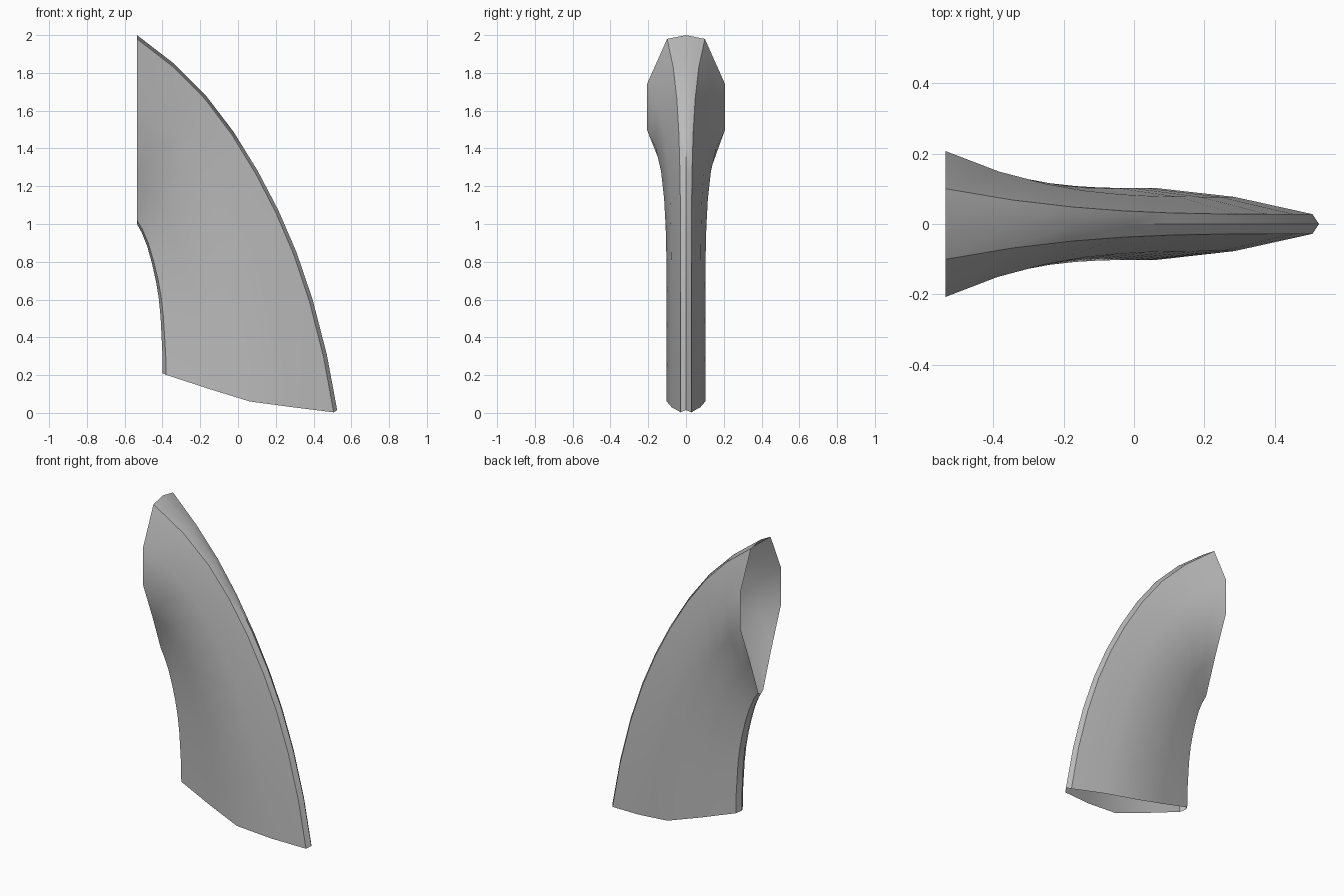
import bpy, bmesh

if "Cube" in bpy.data.objects:
    bpy.data.objects.remove(bpy.data.objects["Cube"])

# Side-view guide curves (x, z) from the upper opening down to the lower one
outer = [(-.535, 2.0), (-.34, 1.85), (-.17, 1.68), (-.025, 1.49), (.105, 1.28),
         (.215, 1.07), (.31, .85), (.395, .6), (.47, .31), (.525, .015)]
inner = [(-.535, 1.0), (-.51, .955), (-.48, .88), (-.455, .79), (-.435, .70),
         (-.42, .61), (-.41, .51), (-.405, .41), (-.4, .31), (-.4, .21)]

# Half cross-section: position from outer to inner edge, half widths, sag at the bottom
frac = [0, .02, .26, .5, .745, .98, 1]
top_w = [0, .1, .207, .207, .11, .025, 0]
low_w = [0, .028, .077, .102, .07, .035, 0]
sag = [0, .016, .035, .052, .03, .004, 0]

bm = bmesh.new()
rings = []
n = len(outer) - 1
for i, ((ox, oz), (ix, iz)) in enumerate(zip(outer, inner)):
    t = i / n
    w = (1 - t) ** 5                      # flare towards the upper opening
    half = []
    for f, a, b, s in zip(frac, top_w, low_w, sag):
        half.append((ox + (ix - ox) * f, b + (a - b) * w,
                     oz + (iz - oz) * f - s * t * t))
    pts = half + [(x, -y, z) for x, y, z in half[-2:0:-1]]
    rings.append([bm.verts.new(p) for p in pts])

# Skin the open tube
for r0, r1 in zip(rings, rings[1:]):
    m = len(r0)
    for k in range(m):
        j = (k + 1) % m
        bm.faces.new((r0[k], r0[j], r1[j], r1[k]))
bmesh.ops.recalc_face_normals(bm, faces=bm.faces[:])
# Make sure the normals face outwards
side = max(bm.faces, key=lambda f: f.calc_center_median().y)
if side.normal.y < 0:
    bmesh.ops.reverse_faces(bm, faces=bm.faces[:])

mesh = bpy.data.meshes.new("curved_duct")
bm.to_mesh(mesh)
bm.free()
duct = bpy.data.objects.new("curved_duct", mesh)
bpy.context.collection.objects.link(duct)

mat = bpy.data.materials.new("plain_grey")
mat.diffuse_color = (.5, .5, .5, 1)
mat.use_nodes = True
mat.node_tree.nodes["Principled BSDF"].inputs["Base Color"].default_value = mat.diffuse_color
mesh.materials.append(mat)

bpy.context.view_layer.objects.active = duct
duct.select_set(True)
bpy.ops.object.shade_smooth_by_angle(angle=.7)
